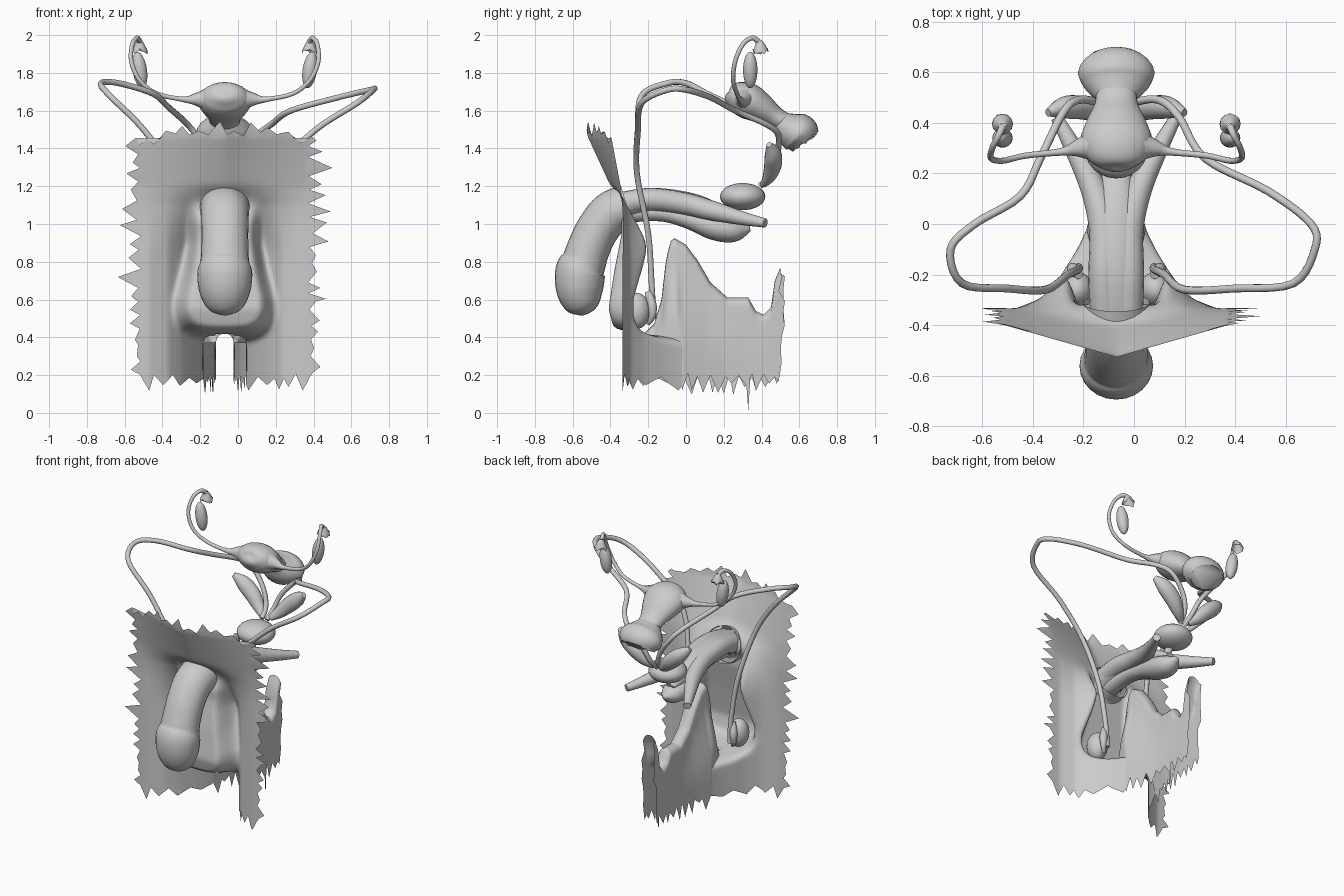
import bpy, bmesh, math, random
from mathutils import Vector, Quaternion

if "Cube" in bpy.data.objects:
    bpy.data.objects.remove(bpy.data.objects["Cube"])

random.seed(4)
CX = -0.07  # symmetry plane of the anatomical study model


def lerp_table(t, table):
    if t <= table[0][0]:
        return table[0][1]
    for (a, va), (b, vb) in zip(table, table[1:]):
        if t <= b:
            return va + (vb - va) * (t - a) / (b - a)
    return table[-1][1]


def smooth(t, a, b):
    t = min(1, max(0, (t - a) / (b - a)))
    return t * t * (3 - 2 * t)


def torn(n, step, low, high):
    """Irregular zigzag offsets for a torn edge."""
    knots, i = [], 0
    while i < n + step * 2:
        knots.append((i, random.uniform(low, high) if len(knots) % 2 else random.uniform(-0.01, 0.02)))
        i += random.randint(max(1, step - 1), step + 1)
    return [lerp_table(k, knots) for k in range(n + 1)]


def make(name, bm, angle=60):
    bmesh.ops.recalc_face_normals(bm, faces=bm.faces)
    me = bpy.data.meshes.new(name)
    bm.to_mesh(me)
    bm.free()
    ob = bpy.data.objects.new(name, me)
    bpy.context.collection.objects.link(ob)
    bpy.context.view_layer.objects.active = ob
    bpy.ops.object.select_all(action='DESELECT')
    ob.select_set(True)
    bpy.ops.object.shade_smooth_by_angle(angle=math.radians(angle))


def grid_faces(bm, rows, closed=False):
    for r0, r1 in zip(rows, rows[1:]):
        n = len(r0)
        for j in range(n if closed else n - 1):
            k = (j + 1) % n
            bm.faces.new((r0[j], r0[k], r1[k], r1[j]))


def catmull(p, i, t):
    a, b, c, d = p[max(i - 1, 0)], p[i], p[i + 1], p[min(i + 2, len(p) - 1)]
    return 0.5 * (2 * b + (c - a) * t + (2 * a - 5 * b + 4 * c - d) * t * t
                  + (3 * b - a - 3 * c + d) * t ** 3)


def tube(name, pts, radii, sx=1.0, sides=16, sub=5, caps=(True, True), jag=0.0):
    """Sweep an elliptical section (wider along x by sx) through the points."""
    p = [Vector(q) for q in pts]
    rr = radii if isinstance(radii, (list, tuple)) else [radii] * len(p)
    path, rad = [], []
    for i in range(len(p) - 1):
        for s in range(sub):
            path.append(catmull(p, i, s / sub))
            rad.append(max(0.002, catmull(rr, i, s / sub)))
    path.append(p[-1])
    rad.append(max(0.002, rr[-1]))
    bm, rows, nrm, old = bmesh.new(), [], None, None
    for i, c in enumerate(path):
        d = (path[min(i + 1, len(path) - 1)] - path[max(i - 1, 0)]).normalized()
        if nrm is None:
            ref = Vector((1, 0, 0)) if abs(d.x) < 0.8 else Vector((0, 1, 0))
            nrm = (ref - d * ref.dot(d)).normalized()
        else:
            nrm = old.rotation_difference(d) @ nrm
        old, b = d, d.cross(nrm)
        ring = []
        for j in range(sides):
            a = 2 * math.pi * j / sides
            q = c + rad[i] * (nrm * sx * math.cos(a) + b * math.sin(a))
            if i == len(path) - 1:
                q += d * jag * random.uniform(-1, 1)
            ring.append(bm.verts.new(q))
        rows.append(ring)
    grid_faces(bm, rows, True)
    if caps[0]:
        bm.faces.new(rows[0])
    if caps[1]:
        bm.faces.new(rows[-1])
    make(name, bm)


def ball(name, loc, size, tilt=0.0):
    bm = bmesh.new()
    bmesh.ops.create_uvsphere(bm, u_segments=24, v_segments=16, radius=1)
    q = Quaternion((0, 1, 0), tilt)
    for v in bm.verts:
        v.co = Vector(loc) + q @ Vector(a * b for a, b in zip(v.co, size))
    make(name, bm)


# front skin sheet: lower belly, groin, scrotal pouch and torn border
def skin_y(a, z):
    front = lerp_table(z, [(0.9, -0.33), (1.1, -0.35), (1.2, -0.4), (1.5, -0.54)])
    side = lerp_table(z, [(0.2, -0.33), (1.0, -0.33), (1.2, -0.345), (1.5, -0.4)])
    upper = side + (front - side) * (1 - a / 0.46)
    lower = lerp_table(a, [(0.08, 0.08), (0.12, -0.03), (0.16, -0.11), (0.23, -0.22), (0.3, -0.295), (0.4, -0.335)])
    base = lower + (upper - lower) * smooth(z, 0.8, 1.22)
    w = lerp_table(z, [(0.4, 0.265), (0.6, 0.26), (0.75, 0.22), (0.9, 0.19), (1.15, 0.19)])
    r = ((a / w) ** 3 + (max(0, 0.58 - z) / 0.19) ** 3) ** (1 / 3)
    s = 1 - smooth(r, 0.72, 1.1)
    target = lerp_table(z, [(0.4, -0.37), (0.55, -0.41), (0.75, -0.38), (0.95, -0.34), (1.1, -0.35)])
    return base + (target - base) * s * (1 - smooth(z, 1.0, 1.2))


NX, NZ = 72, 88
left_edge, right_edge = torn(NZ, 3, 0.03, 0.12), torn(NZ, 3, 0.03, 0.12)
top_edge, bottom_edge = torn(NX, 4, 0.02, 0.08), torn(NX, 3, 0.02, 0.09)
bm, rows, rim = bmesh.new(), [], {}
for i in range(NZ + 1):
    row = []
    for j in range(NX + 1):
        dx, z = -0.45 + 0.9 * j / NX, 0.2 + 1.27 * i / NZ
        v = bm.verts.new((CX + dx, skin_y(abs(dx), z), z))
        off = Vector((0, 0, 0))
        if j in (0, NX):
            off.x = -left_edge[i] if j == 0 else right_edge[i]
            off.x *= 0.5 if z < 0.6 else 1
        if i == NZ:
            off.z = top_edge[j] - 0.06 * smooth(abs(dx), 0.25, 0.44)
        if i == 0:
            off.z = -bottom_edge[j]
        if i in (0, NZ) or j in (0, NX):
            rim[v] = off
        row.append(v)
    rows.append(row)
grid_faces(bm, rows)
for k in range(4):
    bmesh.ops.smooth_vert(bm, verts=[v for v in bm.verts if v not in rim], factor=0.5,
                          use_axis_x=True, use_axis_y=True, use_axis_z=True)
for v, off in rim.items():
    v.co += off
hole = []
for f in bm.faces:
    c = f.calc_center_median()
    a = abs(c.x - CX)
    if (a < 0.115 and c.z < 0.39) or (a < 0.045 and c.z < 0.41) or math.hypot(a, c.z - 1.09) < 0.095:
        hole.append(f)
bmesh.ops.delete(bm, geom=hole, context='FACES')
make("front_skin", bm)

# crotch skin: arched strip running backwards, thighs flaring towards the front
ridge = [(-0.22, 0.42), (-0.17, 0.47), (-0.13, 0.6), (-0.105, 0.82), (-0.08, 0.91), (-0.06, 0.925),
         (0.0, 0.89), (0.06, 0.81), (0.13, 0.69), (0.22, 0.61), (0.33, 0.61), (0.37, 0.54),
         (0.41, 0.52), (0.45, 0.56), (0.47, 0.7), (0.5, 0.77)]
flare = [(-0.22, 0.06), (-0.1, 0.1), (-0.02, 0.118), (0.1, 0.085), (0.2, 0.064), (0.3, 0.052), (0.5, 0.046)]
fray = {s: torn(72, 3, 0.03, 0.11) for s in (-1, 1)}
bm, rows = bmesh.new(), []
for i in range(73):
    y = -0.22 + 0.72 * i / 72
    top, wt = lerp_table(y, ridge), 0.046
    low = lerp_table(y, [(-0.22, 0.37), (-0.05, 0.37), (-0.02, 0.2)])
    row = []
    for side in (-1, 1):
        half = []
        drop = fray[side][i] if y > -0.03 else 0
        drop = 0.19 if i == 55 and side == 1 else drop
        for k in range(9):
            z = low + (top - wt - low) * k / 8
            w = wt + (lerp_table(y, flare) - wt) * (1 - smooth(k / 8, 0.2, 1))
            yy = y + (random.uniform(-0.02, 0.025) if i == 72 else 0)
            half.append((CX + side * w, yy, z - (drop if k == 0 else 0)))
        for k in range(1, 5):
            t = math.pi / 2 * k / 5
            half.append((CX + side * wt * math.cos(t), y, top - wt + wt * math.sin(t)))
        row += half + [(CX, y, top)] if side == -1 else half[::-1]
    rows.append([bm.verts.new(p) for p in row])
grid_faces(bm, rows)
make("crotch_skin", bm)

# external shaft and rounded head in one skin
tube("shaft", [(CX, -0.31, 1.09), (CX, -0.4, 1.055), (CX, -0.475, 0.96), (CX, -0.52, 0.86), (CX, -0.54, 0.8),
               (CX, -0.558, 0.755), (CX, -0.563, 0.7), (CX, -0.562, 0.64), (CX, -0.555, 0.575), (CX, -0.55, 0.535),
               (CX, -0.548, 0.515)],
     [0.12, 0.116, 0.113, 0.114, 0.118, 0.131, 0.131, 0.122, 0.098, 0.062, 0.005], 1.1, 24, 6, (False, True))

# internal erectile bodies, bulb and urethra
tube("erectile_body", [(CX, -0.4, 1.08), (CX, -0.2, 1.125), (CX, 0.0, 1.11), (CX, 0.14, 1.07), (CX, 0.27, 1.02)],
     [0.075, 0.066, 0.06, 0.05, 0.02], 1.5)
for s, n in ((-1, "left"), (1, "right")):
    tube(n + "_crus", [(CX + s * .045, -0.38, 1.1), (CX + s * .05, -0.2, 1.13), (CX + s * .05, -0.02, 1.11),
                       (CX + s * .09, 0.14, 1.07), (CX + s * .17, 0.3, 1.03), (CX + s * .235, 0.42, 1.005)],
         [0.06, 0.06, 0.058, 0.052, 0.036, 0.024])
tube("bulb", [(CX, -0.38, 1.05), (CX, -0.15, 1.06), (CX, 0.0, 1.03), (CX, 0.15, 0.985), (CX, 0.26, 0.965),
              (CX, 0.34, 0.975)], [0.05, 0.045, 0.05, 0.07, 0.06, 0.012], 1.2)
tube("urethra", [(CX, 0.16, 1.0), (CX, 0.24, 1.05), (CX, 0.28, 1.12)], 0.025, caps=(False, False))
ball("prostate", (CX, 0.3, 1.145), (0.125, 0.12, 0.072))

# paired glands: testes with coiled cap, seminal vesicles, ovaries, uterine tubes
for s, n in ((-1, "left"), (1, "right")):
    ball(n + "_testis", (CX + s * .155, -0.26, 0.54), (0.065, 0.07, 0.095))
    tube(n + "_epididymis", [(CX + s * .15, -0.2, 0.64), (CX + s * .17, -0.18, 0.57), (CX + s * .17, -0.18, 0.51),
                             (CX + s * .15, -0.2, 0.47)], [0.018, 0.025, 0.018, 0.01])
    tube(n + "_seminal_vesicle", [(CX + s * .03, 0.41, 1.21), (CX + s * .08, 0.44, 1.25), (CX + s * .14, 0.46, 1.31),
                                  (CX + s * .21, 0.46, 1.37), (CX + s * .27, 0.44, 1.42)],
         [0.018, 0.034, 0.045, 0.042, 0.015], 1.15)
    ball(n + "_ovary", (CX + s * .45, 0.34, 1.815), (0.038, 0.038, 0.097), s * 0.15)
    tube(n + "_uterine_tube", [(CX + s * .08, 0.31, 1.66), (CX + s * .15, 0.3, 1.66), (CX + s * .22, 0.285, 1.66),
                               (CX + s * .36, 0.27, 1.69), (CX + s * .45, 0.25, 1.76), (CX + s * .495, 0.26, 1.86),
                               (CX + s * .49, 0.3, 1.95), (CX + s * .465, 0.35, 1.985), (CX + s * .45, 0.385, 1.965)],
         [0.07, 0.036, 0.015, 0.012, 0.012, 0.012, 0.012, 0.013, 0.015], sides=10)
    tube(n + "_fimbria", [(CX + s * .45, 0.385, 1.97), (CX + s * .45, 0.392, 1.945), (CX + s * .45, 0.395, 1.915)],
         [0.014, 0.028, 0.042], sides=12, caps=(False, False), jag=0.018)

# uterus with vaginal cuff
tube("uterus", [(CX, 0.215, 1.69), (CX, 0.225, 1.685), (CX, 0.265, 1.675), (CX, 0.33, 1.65), (CX, 0.4, 1.61),
                (CX, 0.47, 1.565), (CX, 0.54, 1.525), (CX, 0.61, 1.47)],
     [0.005, 0.045, 0.08, 0.095, 0.08, 0.058, 0.052, 0.05], 1.5, 24)
tube("vaginal_cuff", [(CX, 0.5, 1.545), (CX, 0.55, 1.505), (CX, 0.6, 1.475), (CX, 0.63, 1.435)],
     [0.055, 0.093, 0.108, 0.085], 1.4, 24, caps=(False, True), jag=0.012)

# sperm ducts, looping up over the sides and back to the prostate
tube("right_duct", [(0.08, -0.17, 0.5), (0.08, -0.18, 0.65), (0.12, -0.2, 0.95), (0.2, -0.26, 1.27),
                    (0.4, -0.255, 1.49), (0.63, -0.235, 1.64), (0.715, -0.1, 1.71), (0.7, 0.0, 1.71),
                    (0.53, 0.13, 1.67), (0.28, 0.26, 1.6), (0.18, 0.42, 1.53), (0.1, 0.49, 1.47),
                    (0.0, 0.48, 1.36), (-0.04, 0.45, 1.26), (-0.05, 0.39, 1.2)], 0.016, sides=10)
tube("left_duct", [(-0.22, -0.17, 0.5), (-0.22, -0.18, 0.65), (-0.26, -0.2, 0.95), (-0.35, -0.26, 1.27),
                   (-0.5, -0.255, 1.5), (-0.68, -0.235, 1.68), (-0.725, -0.1, 1.745), (-0.63, 0.0, 1.745),
                   (-0.45, 0.11, 1.69), (-0.37, 0.26, 1.62), (-0.28, 0.44, 1.54), (-0.22, 0.49, 1.47),
                   (-0.14, 0.48, 1.36), (-0.1, 0.45, 1.26), (-0.09, 0.39, 1.2)], 0.016, sides=10)
